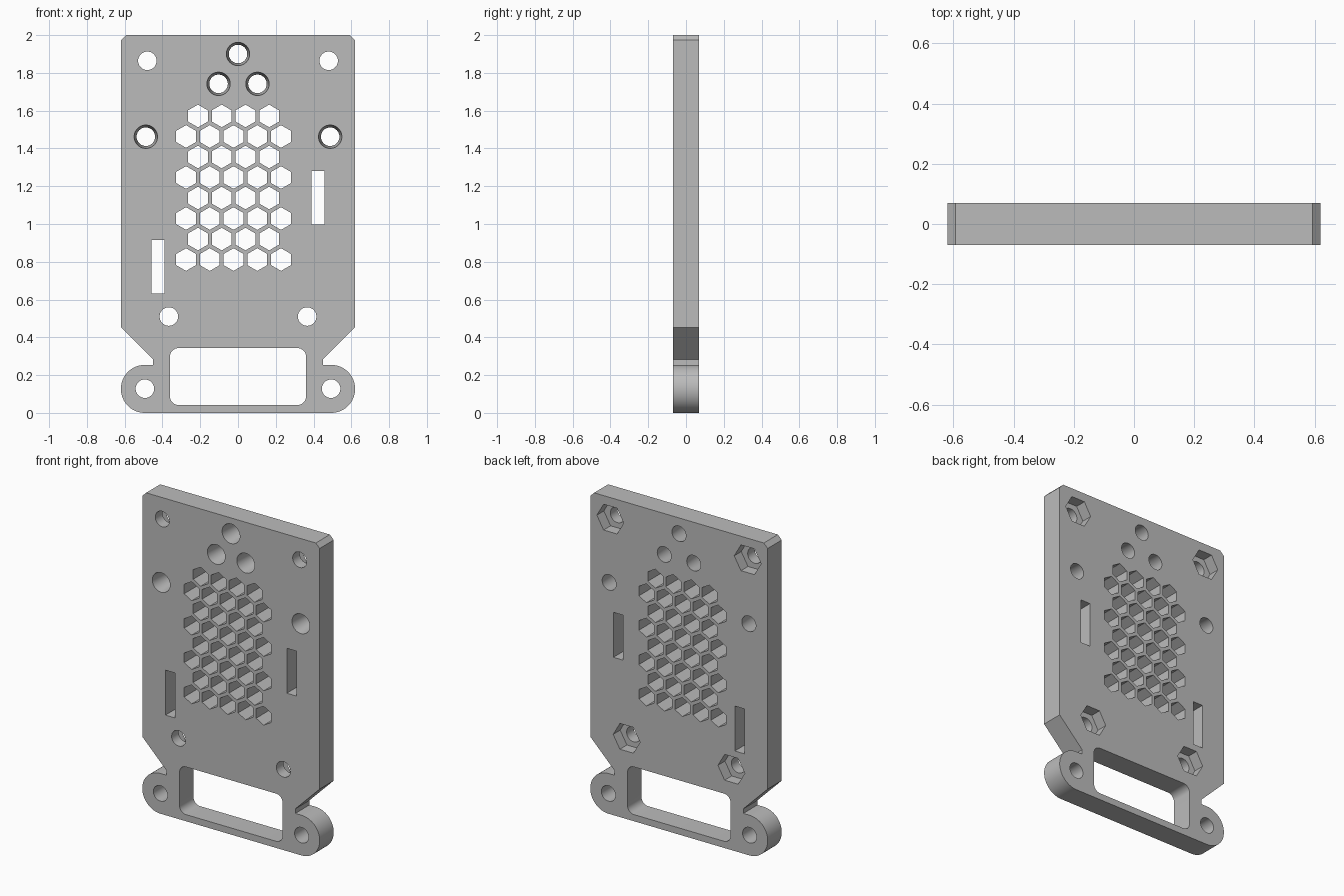
import bpy, bmesh, math

if "Cube" in bpy.data.objects:
    bpy.data.objects.remove(bpy.data.objects["Cube"])

HALF = 0.07          # half the plate thickness
OUT = HALF + 0.05    # overshoot of through cutters


def arc(cx, cz, r, a0, a1, n):
    """Points (x, z) along an arc, angles in degrees."""
    steps = [math.radians(a0 + (a1 - a0) * i / n) for i in range(n + 1)]
    return [(cx + r * math.cos(a), cz + r * math.sin(a)) for a in steps]


def ring(cx, cz, r, n, turn=0):
    return arc(cx, cz, r, turn, turn + 360, n)[:-1]


def rounded_rect(x0, x1, z0, z1, r, n=8):
    return (arc(x1 - r, z1 - r, r, 0, 90, n) + arc(x0 + r, z1 - r, r, 90, 180, n)
            + arc(x0 + r, z0 + r, r, 180, 270, n) + arc(x1 - r, z0 + r, r, 270, 360, n))


def loft(bm, front, back, y0, y1):
    """Solid between a front outline at y0 and a back outline at y1."""
    a = [bm.verts.new((x, y0, z)) for x, z in front]
    b = [bm.verts.new((x, y1, z)) for x, z in back]
    bm.faces.new(a)
    bm.faces.new(b[::-1])
    for i in range(len(a)):
        j = (i + 1) % len(a)
        bm.faces.new((a[j], a[i], b[i], b[j]))


def through(bm, outline):
    loft(bm, outline, outline, -OUT, OUT)


def finish(bm, name):
    bmesh.ops.recalc_face_normals(bm, faces=bm.faces)
    mesh = bpy.data.meshes.new(name)
    bm.to_mesh(mesh)
    bm.free()
    obj = bpy.data.objects.new(name, mesh)
    bpy.context.collection.objects.link(obj)
    return obj


# Plate outline: chamfered top, tapered neck, rounded ears
right = arc(0.493, 0.127, 0.127, -90, 90, 32) + [
    (0.45, 0.254), (0.45, 0.283), (0.62, 0.453), (0.62, 1.973), (0.593, 2.0)]
bm = bmesh.new()
outline = right + [(-x, z) for x, z in reversed(right)]
loft(bm, outline, outline, -HALF, HALF)
plate = finish(bm, "mounting_plate")

# Through openings
bm = bmesh.new()
through(bm, rounded_rect(-0.36, 0.36, 0.042, 0.343, 0.045))
for x, z in ((0.424, 1.139), (-0.424, 0.774)):       # strap slots
    through(bm, [(x - 0.034, z - 0.142), (x + 0.034, z - 0.142),
                 (x + 0.034, z + 0.142), (x - 0.034, z + 0.142)])
for row in range(8):                                  # honeycomb vent
    wide = row % 2
    for col in range(4 + wide):
        through(bm, ring(-0.212 - 0.063 * wide + 0.1257 * col,
                         1.572 - 0.1086 * row, 0.06, 6, 30))
bolts = [(s * x, z) for s in (-1, 1) for x, z in ((0.48, 1.864), (0.366, 0.51))]
for x, z in bolts + [(-0.493, 0.128), (0.493, 0.128)]:
    through(bm, ring(x, z, 0.049, 40))
# Tapered holes, wider at the front
slope = (0.062 - 0.049) / (2 * HALF)
extra = slope * (OUT - HALF)
for x, z in ((0, 1.9), (-0.103, 1.742), (0.103, 1.742), (-0.488, 1.462), (0.488, 1.462)):
    loft(bm, ring(x, z, 0.062 + extra, 40), ring(x, z, 0.049 - extra, 40), -OUT, OUT)
openings = finish(bm, "opening_cutter")

# Hexagonal nut pockets in the back
bm = bmesh.new()
for x, z in bolts:
    hexagon = ring(x, z, 0.094, 6)
    loft(bm, hexagon, hexagon, 0.0, OUT)
pockets = finish(bm, "nut_pocket_cutter")

bpy.context.view_layer.objects.active = plate
plate.select_set(True)
for cutter in (openings, pockets):
    cutter.hide_render = True
    mod = plate.modifiers.new(cutter.name, "BOOLEAN")
    mod.operation = "DIFFERENCE"
    mod.solver = "EXACT"
    mod.object = cutter
    bpy.ops.object.modifier_apply(modifier=mod.name)
    bpy.data.objects.remove(cutter)

# Single grey finish
grey = bpy.data.materials.new("plain_grey")
grey.use_nodes = True
colour = (0.5, 0.5, 0.5, 1)
grey.diffuse_color = colour
grey.node_tree.nodes["Principled BSDF"].inputs["Base Color"].default_value = colour
plate.data.materials.clear()
plate.data.materials.append(grey)
for poly in plate.data.polygons:
    poly.material_index = 0

for obj in bpy.context.selected_objects:
    obj.select_set(obj == plate)
bpy.ops.object.shade_smooth_by_angle(angle=math.radians(25))
